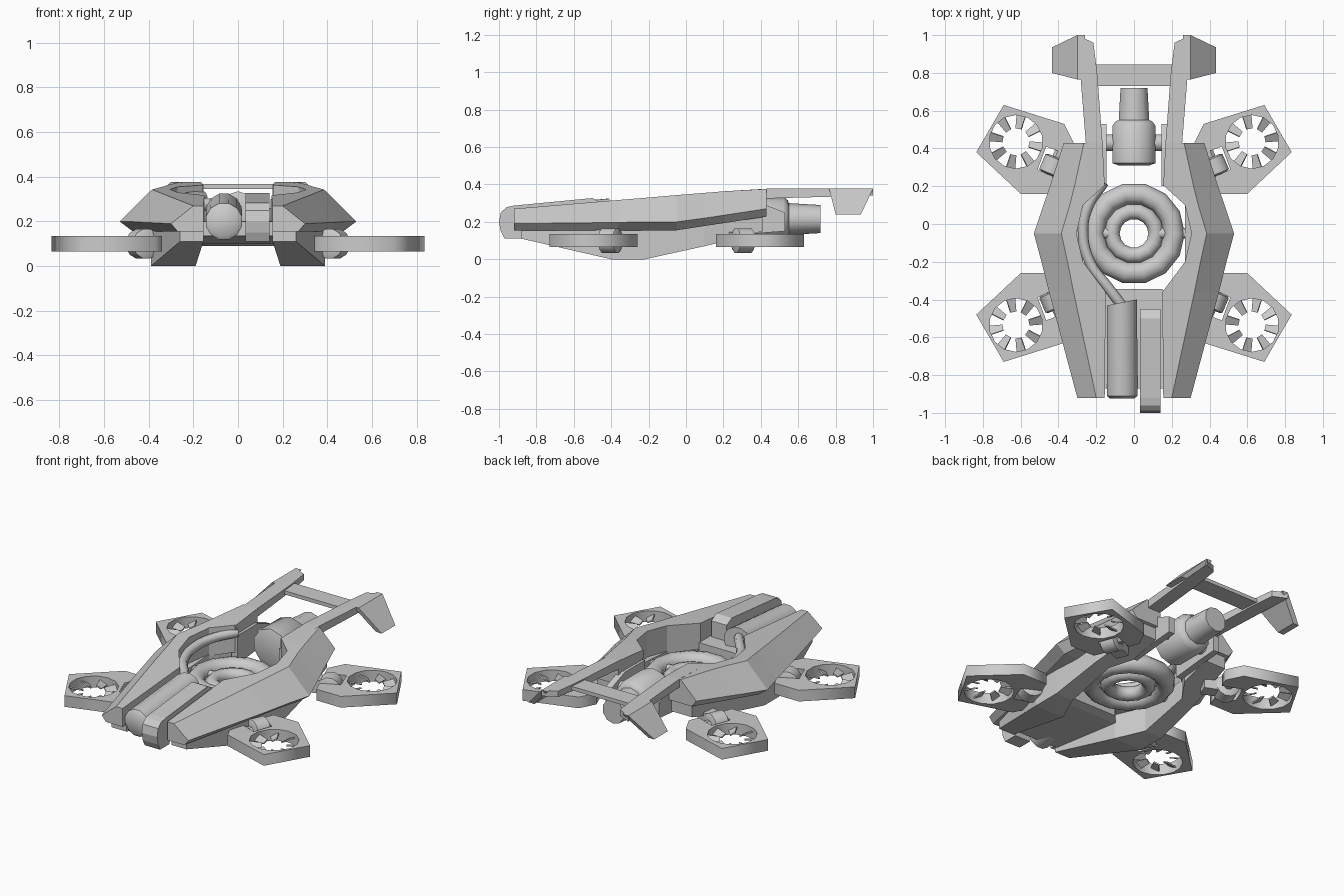
import bpy, bmesh
from math import cos, sin, pi, radians
from mathutils import Vector, Matrix

if "Cube" in bpy.data.objects:
    bpy.data.objects.remove(bpy.data.objects["Cube"])

MID = -0.05   # centre of the rings and of the rotor layout


def finish(name, bm, mirror="", smooth=0):
    """Turn a bmesh into an object; mirror is '', 'x' or 'xy' (y about MID)."""
    bmesh.ops.recalc_face_normals(bm, faces=bm.faces)
    bmesh.ops.translate(bm, verts=bm.verts, vec=(0, -MID, 0))
    me = bpy.data.meshes.new(name)
    bm.to_mesh(me)
    bm.free()
    ob = bpy.data.objects.new(name, me)
    bpy.context.collection.objects.link(ob)
    ob.location.y = MID
    if mirror:
        m = ob.modifiers.new("mirror", 'MIRROR')
        m.use_axis = (True, 'y' in mirror, False)
        m.use_mirror_merge = False
    if smooth:
        select(ob)
        bpy.ops.object.shade_smooth_by_angle(angle=radians(smooth))
    return ob


def select(ob):
    bpy.ops.object.select_all(action='DESELECT')
    ob.select_set(True)
    bpy.context.view_layer.objects.active = ob


def skin(bm, sections):
    """Bridge equal-length point loops and cap both ends."""
    loops = [[bm.verts.new(p) for p in s] for s in sections]
    n = len(loops[0])
    for a, b in zip(loops, loops[1:]):
        for i in range(n):
            j = (i + 1) % n
            bm.faces.new((a[i], a[j], b[j], b[i]))
    bm.faces.new(loops[0])
    bm.faces.new(loops[-1])


def loft(name, sections, mirror="", smooth=0):
    bm = bmesh.new()
    skin(bm, sections)
    return finish(name, bm, mirror, smooth)


def ring(c, axis, r, n):
    q = Vector(axis).to_track_quat('Z', 'Y')
    return [Vector(c) + q @ Vector((r * cos(2 * pi * (i + .5) / n), r * sin(2 * pi * (i + .5) / n), 0))
            for i in range(n)]


def turned(name, start, axis, steps, n, mirror="", smooth=0):
    """Turned solid: steps are (distance along axis, radius)."""
    a = Vector(axis).normalized()
    return loft(name, [ring(Vector(start) + a * t, a, r, n) for t, r in steps], mirror, smooth)


def box(name, lo, hi, mirror=""):
    return loft(name, [[(lo[0], lo[1], z), (hi[0], lo[1], z), (hi[0], hi[1], z), (lo[0], hi[1], z)]
                       for z in (lo[2], hi[2])], mirror)


def torus(name, R, r, z, n=14, k=12):
    bm = bmesh.new()
    vs = [[bm.verts.new(((R + r * cos(2 * pi * j / k)) * cos(2 * pi * i / n),
                         MID + (R + r * cos(2 * pi * j / k)) * sin(2 * pi * i / n),
                         z + r * sin(2 * pi * j / k))) for j in range(k)] for i in range(n)]
    for i in range(n):
        for j in range(k):
            a, b = vs[i], vs[(i + 1) % n]
            bm.faces.new((a[j], b[j], b[(j + 1) % k], a[(j + 1) % k]))
    return finish(name, bm, smooth=50)


# Upper side shells: y, inner x, ridge x, ridge z, outer x, outer z, bottom x, bottom z
shell = [(-0.92, .155, .20, .27, .30, .19, .27, .155),
         (-0.36, .15, .32, .317, .45, .197, .395, .155),
         (-0.20, .27, .352, .33, .49, .20, .43, .155),
         (-0.05, .305, .385, .343, .53, .20, .47, .155),
         (0.10, .27, .34, .355, .48, .22, .43, .178),
         (0.20, .16, .315, .363, .445, .235, .405, .193),
         (0.43, .165, .265, .376, .372, .27, .34, .228)]
loft("side_shell", [[(xi, y, zr), (xr, y, zr), (xo, y, zo), (xb, y, zb), (xi, y, zb)]
                    for y, xi, xr, zr, xo, zo, xb, zb in shell], "x")

# Lower hull keels: y, inner x, outer x, bottom z, top z
keel = [(-0.88, .155, .26, .11, .17), (-0.40, .19, .39, 0, .17), (-0.22, .27, .39, 0, .17),
        (0.10, .27, .37, .07, .19), (0.22, .19, .35, .10, .21), (0.41, .185, .33, .15, .24)]
loft("lower_keel", [[(a, y, zb), (b, y, zb), (b, y, zt), (a, y, zt)] for y, a, b, zb, zt in keel], "x")

# Front deck between the shells
loft("front_deck", [[(-w, y, z), (w, y, z), (w, y, .2), (-w, y, .2)]
                    for y, w, z in ((-.87, .16, .135), (-.40, .20, .10), (-.345, .15, .11))])

# Tail booms with drooping fins and crossbar
boom = [(.20, .155, .25, .31, .363), (.43, .167, .255, .325, .377), (.80, .195, .285, .335, .377)]
loft("tail_boom", [[(a, y, zb), (b, y, zb), (b, y, zt), (a, y, zt)] for y, a, b, zb, zt in boom]
     + [[(.215, .96, .34), (.30, 1.0, .34), (.30, 1.0, .377), (.215, .96, .377)]], "x")
loft("tail_fin", [[(x, y0, z), (x + .04, y0, z), (x + .04, y1, z), (x, y1, z)]
                  for x, y0, y1, z in ((.26, .765, 1.0, .377), (.395, .80, .935, .24))], "x")
box("tail_crossbar", (-.22, .73, .345), (.22, .845, .368))

# Rear engine on a trunnion between two brackets
turned("engine", (0, .31, .215), (0, 1, 0),
       [(0, .085), (.012, .12), (.21, .12), (.235, .10), (.24, .085), (.41, .075)], 10, smooth=40)
turned("engine_trunnion", (.09, .43, .215), (1, 0, 0), [(0, .045), (.07, .045)], 10, "x", 40)
loft("engine_bracket", [[(.145, y, zb), (.185, y, zb), (.185, y, zt), (.145, y, zt)]
                        for y, zb, zt in ((.20, .12, .30), (.40, .14, .30), (.53, .15, .25))], "x")

# Central rings and the pins joining them
torus("outer_ring", .213, .056, .145)
torus("inner_ring", .118, .042, .135)
turned("ring_pin", (.13, MID, .145), (1, 0, 0), [(0, .03), (.17, .03)], 8, "x", 50)

# Nose: intake barrel, curved fender and feed pipe
loft("intake_barrel", [ring((-.063, -.925, .2), (0, 1, 0), .065, 12),
                       ring((-.063, -.91, .2), (0, 1, 0), .084, 12),
                       ring((-.063, -.415, .243), (-.2, 1, 0), .084, 12)], smooth=40)
fender = [(-.88, .11), (-.97, .11), (-.99, .15), (-1, .2), (-.99, .25), (-.96, .278), (-.92, .287),
          (-.50, .327), (-.45, .30), (-.45, .19), (-.86, .16)]
loft("nose_fender", [[(x, y, z) for y, z in fender] for x in (.033, .14)])

cu = bpy.data.curves.new("feed_pipe", 'CURVE')
cu.dimensions = '3D'
cu.bevel_depth, cu.bevel_resolution, cu.resolution_u, cu.use_fill_caps = .028, 2, 5, True
path = [(-.05, -.45, .26), (-.13, -.345, .275), (-.235, -.2, .28), (-.27, -.03, .29), (-.24, .10, .30), (-.16, .22, .31)]
sp = cu.splines.new('BEZIER')
sp.bezier_points.add(len(path) - 1)
for bp, p in zip(sp.bezier_points, path):
    bp.co = p
    bp.handle_left_type = bp.handle_right_type = 'AUTO'
pipe = bpy.data.objects.new("feed_pipe", cu)
bpy.context.collection.objects.link(pipe)
select(pipe)
bpy.ops.object.convert(target='MESH')
bpy.ops.object.shade_smooth_by_angle(angle=radians(60))

# Rotor plates: filled outline with a round hole, repeated on four corners
HUB = Vector((.625, .435, .1))
outline = [(.69, .63), (.37, .53), (.32, .43), (.345, .365), (.465, .41), (.51, .29), (.40, .235),
           (.43, .16), (.60, .16), (.835, .38)]
hole = [(p.x, p.y) for p in ring(HUB, (0, 0, 1), .142, 14)]
cu = bpy.data.curves.new("rotor_outline", 'CURVE')
cu.dimensions, cu.fill_mode, cu.extrude = '2D', 'BOTH', .035
for pts in (outline, hole):
    s = cu.splines.new('POLY')
    s.points.add(len(pts) - 1)
    s.use_cyclic_u = True
    for p, (x, y) in zip(s.points, pts):
        p.co = (x, y, 0, 1)
tmp = bpy.data.objects.new("rotor_outline", cu)
bpy.context.collection.objects.link(tmp)
bm = bmesh.new()
me = tmp.to_mesh()
bm.from_mesh(me)
tmp.to_mesh_clear()
bpy.data.objects.remove(tmp)
bmesh.ops.remove_doubles(bm, verts=bm.verts, dist=1e-4)
bmesh.ops.translate(bm, verts=bm.verts, vec=(0, 0, .1))
finish("rotor_plate", bm, "xy")

# Pitched blades reaching inward from the rim
bm = bmesh.new()
for i in range(8):
    turn = Matrix.Translation(HUB) @ Matrix.Rotation(2 * pi * i / 8 + .2, 4, 'Z') @ Matrix.Rotation(.5, 4, 'X')
    skin(bm, [[turn @ Vector((r, y, z)) for y, z in ((-w, -.004), (w, -.004), (w, .004), (-w, .004))]
              for r, w in ((.07, .017), (.145, .027))])
finish("rotor_blades", bm, "xy")

# Hinge barrel, pin and arm carrying each rotor plate
c, d = Vector((.425, .305, .1)), Vector((.39, -.92, 0)).normalized()
out = Vector((.92, .39, 0))
turned("hinge_barrel", c - d * .05, d, [(0, .052), (.008, .068), (.092, .068), (.1, .052)], 12, "xy", 40)
turned("hinge_pin", c - d * .085, d, [(0, .03), (.17, .03)], 8, "xy", 40)
loft("hinge_arm", [[c + out * t + d * s * .04 + Vector((0, 0, z)) for s, z in
                    ((-1, -.035), (1, -.035), (1, .045), (-1, .045))] for t in (-.14, 0)], "xy")
